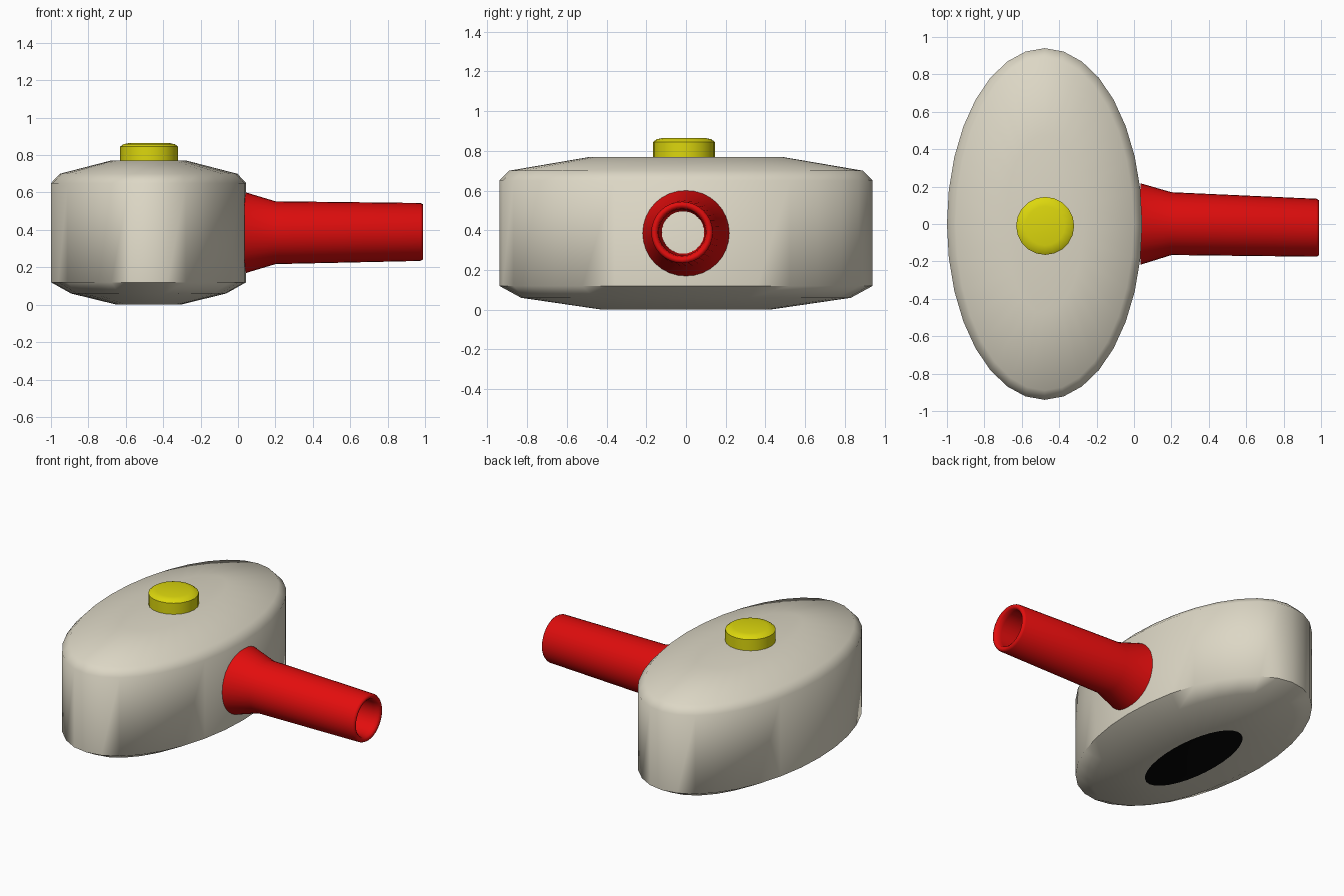
import bpy, bmesh, math

if "Cube" in bpy.data.objects:
    bpy.data.objects.remove(bpy.data.objects["Cube"])

def material(name, rgb):
    m = bpy.data.materials.new(name)
    m.diffuse_color = (*rgb, 1)
    m.use_nodes = True
    m.node_tree.nodes["Principled BSDF"].inputs["Base Color"].default_value = m.diffuse_color
    return m

cream = material("cream", (0.72, 0.68, 0.56))
red = material("red", (0.76, 0.004, 0.004))
yellow = material("yellow", (0.72, 0.68, 0.004))
black = material("black", (0.002, 0.002, 0.002))

def loft(name, rings, mats, cap_start=False, cap_end=False, start_mat=0, angle=40):
    """Skin a list of vertex-position rings, optionally capping the ends."""
    bm = bmesh.new()
    loops = [[bm.verts.new(p) for p in r] for r in rings]
    n = len(loops[0])
    for a, b in zip(loops, loops[1:]):
        for i in range(n):
            j = (i + 1) % n
            bm.faces.new((a[i], a[j], b[j], b[i]))
    if cap_start:
        bm.faces.new(loops[0][::-1]).material_index = start_mat
    if cap_end:
        bm.faces.new(loops[-1])
    me = bpy.data.meshes.new(name)
    bm.to_mesh(me)
    bm.free()
    for m in mats:
        me.materials.append(m)
    ob = bpy.data.objects.new(name, me)
    bpy.context.collection.objects.link(ob)
    bpy.ops.object.select_all(action='DESELECT')
    ob.select_set(True)
    bpy.context.view_layer.objects.active = ob
    bpy.ops.object.shade_smooth_by_angle(angle=math.radians(angle))
    return ob

def angles(n):
    return [2 * math.pi * i / n for i in range(n)]

def flat_ring(cx, cy, z, rx, ry, n=32):
    return [(cx + rx * math.cos(t), cy + ry * math.sin(t), z) for t in angles(n)]

def pipe_ring(x, cy, cz, r, n=32):
    return [(x, cy + r * math.cos(t), cz + r * math.sin(t)) for t in angles(n)]

# Oval head, with a black patch underneath
head = [(0.0, 0.17, 0.42), (0.06, 0.415, 0.83), (0.12, 0.522, 0.94),
        (0.65, 0.522, 0.94), (0.70, 0.475, 0.89), (0.77, 0.205, 0.48)]
loft("head", [flat_ring(-0.478, 0, z, rx, ry) for z, rx, ry in head],
     [cream, black], True, True, start_mat=1, angle=60)

# Button on top
button = [(0.75, 0.155), (0.845, 0.155), (0.858, 0.138), (0.865, 0.105)]
loft("button", [flat_ring(-0.475, -0.01, z, r, r, 20) for z, r in button],
     [yellow], True, True, angle=50)

# Hollow flared handle: outside, rounded rim, then back along the bore
handle = [(0.034, 0, 0.385, 0.218), (0.20, 0.002, 0.385, 0.168),
          (0.975, -0.02, 0.389, 0.155), (0.988, -0.02, 0.389, 0.148),
          (0.99, -0.02, 0.389, 0.135), (0.98, -0.02, 0.389, 0.122),
          (0.95, -0.02, 0.389, 0.117), (0.05, -0.015, 0.389, 0.107)]
loft("handle", [pipe_ring(*p) for p in handle], [red], angle=60)
